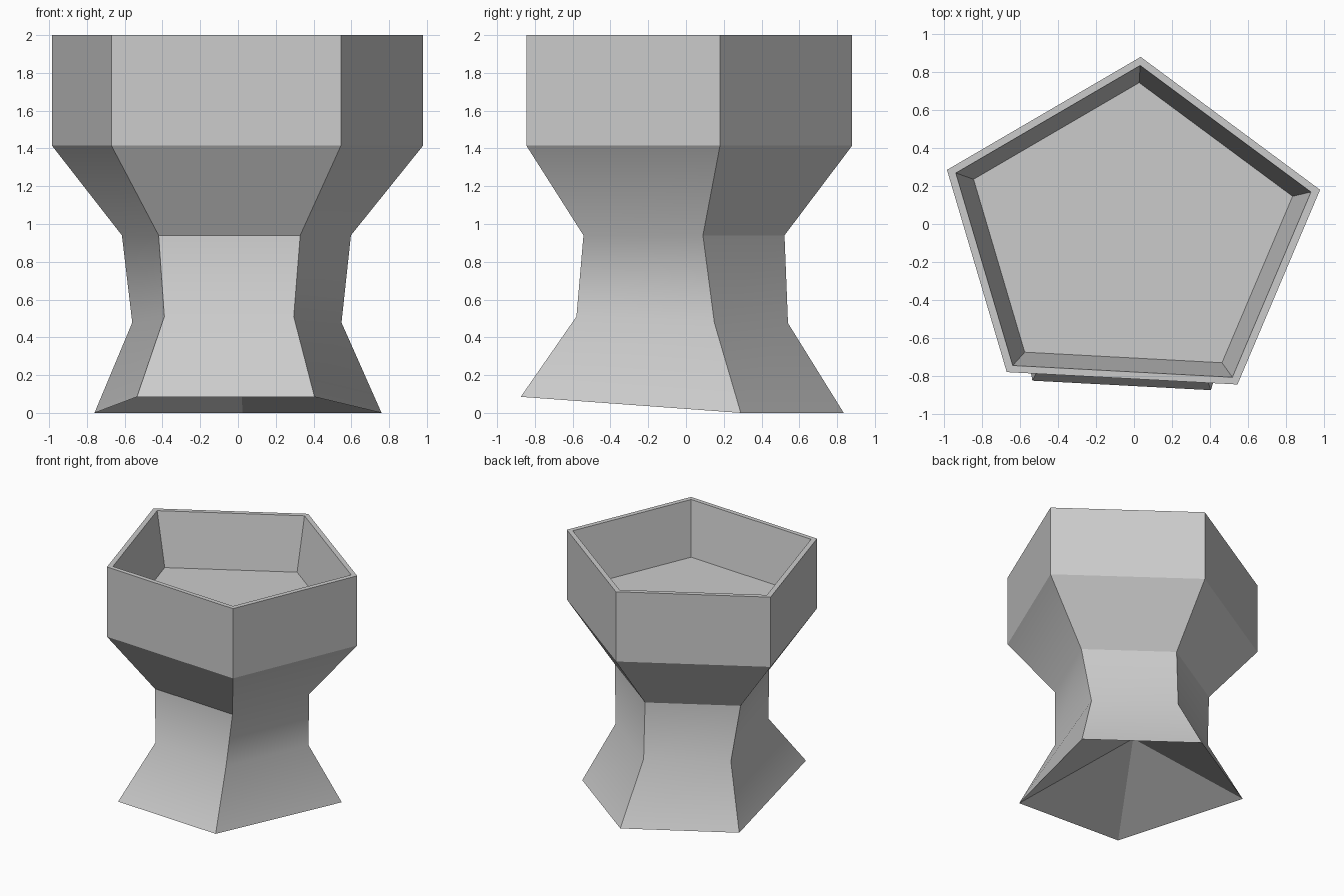
import bpy, bmesh

if "Cube" in bpy.data.objects:
    bpy.data.objects.remove(bpy.data.objects["Cube"])

# Pentagon outline of the bowl and its centre
OUTLINE = [(0.035, 0.88), (-0.985, 0.285), (-0.67, -0.78), (0.545, -0.845), (0.98, 0.18)]
CX, CY = -0.018, -0.056


def ring(scale, z):
    """Bowl outline scaled about its centre, placed at height z."""
    return [(CX + (x - CX) * scale, CY + (y - CY) * scale, z) for x, y in OUTLINE]


# Flared foot: front edge is lifted, waist is slightly tilted
foot = [(0.025, 0.835, 0), (-0.76, 0.38, 0), (-0.535, -0.825, 0.085),
        (0.405, -0.875, 0.085), (0.76, 0.29, 0)]
waist = [(0.015, 0.54, 0.475), (-0.56, 0.205, 0.478), (-0.39, -0.535, 0.51),
         (0.295, -0.58, 0.51), (0.548, 0.15, 0.478)]

# Neck, bowl, rim, and inner basin follow the same outline
sections = [foot, waist, ring(0.617, 0.94), ring(1, 1.415), ring(1, 2),
            ring(0.952, 2), ring(0.855, 1.56)]

bm = bmesh.new()
loops = [[bm.verts.new(p) for p in s] for s in sections]
for low, high in zip(loops, loops[1:]):
    for i in range(5):
        j = (i + 1) % 5
        bm.faces.new((low[i], low[j], high[j], high[i]))
bm.faces.new(loops[-1])                      # basin floor

# Hollow underside rising to a point
apex = bm.verts.new((0.0, -0.01, 0.42))
for i in range(5):
    bm.faces.new((loops[0][(i + 1) % 5], loops[0][i], apex))

bmesh.ops.recalc_face_normals(bm, faces=bm.faces)
mesh = bpy.data.meshes.new("pedestal_basin")
bm.to_mesh(mesh)
bm.free()
basin = bpy.data.objects.new("pedestal_basin", mesh)
bpy.context.collection.objects.link(basin)

# Soft bend at the waist, crisp edges elsewhere
bpy.context.view_layer.objects.active = basin
basin.select_set(True)
bpy.ops.object.shade_smooth_by_angle()
